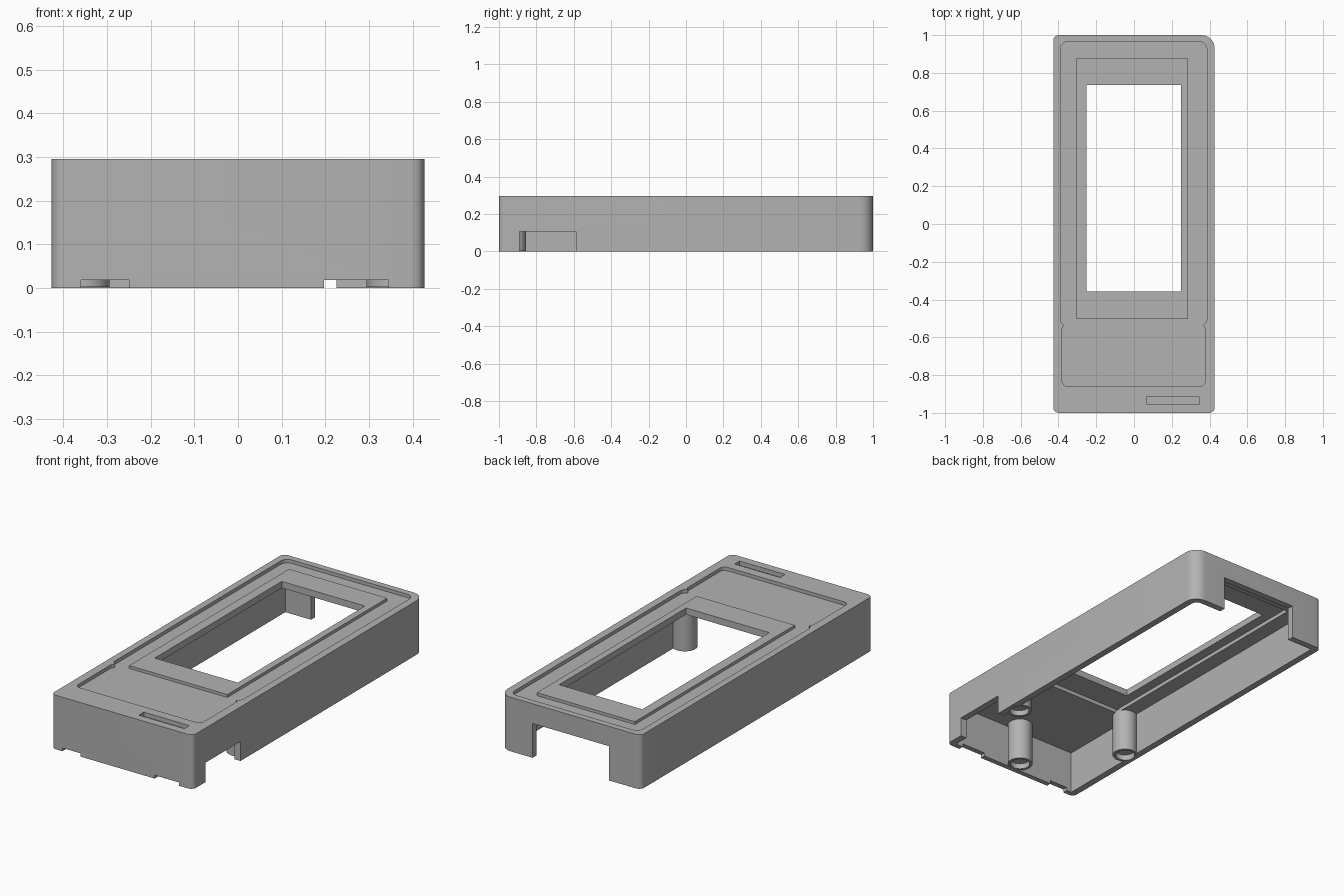
import bpy, bmesh, math

cube = bpy.data.objects.get("Cube")
if cube:
    bpy.data.objects.remove(cube)

grey = bpy.data.materials.new("mid_grey")
grey.use_nodes = True
colour = (0.45, 0.45, 0.45, 1)
grey.diffuse_color = colour
grey.node_tree.nodes["Principled BSDF"].inputs["Base Color"].default_value = colour


def prism(name, outline, z0, z1):
    """Extrude a flat outline from z0 to z1."""
    bm = bmesh.new()
    bottom = bm.faces.new([bm.verts.new((x, y, z0)) for x, y in outline])
    top = bmesh.ops.extrude_face_region(bm, geom=[bottom])["geom"]
    verts = [v for v in top if isinstance(v, bmesh.types.BMVert)]
    bmesh.ops.translate(bm, verts=verts, vec=(0, 0, z1 - z0))
    bmesh.ops.recalc_face_normals(bm, faces=bm.faces)
    mesh = bpy.data.meshes.new(name)
    bm.to_mesh(mesh)
    bm.free()
    mesh.materials.append(grey)
    obj = bpy.data.objects.new(name, mesh)
    bpy.context.collection.objects.link(obj)
    return obj


def block(name, x, y, z, radii=(0, 0, 0, 0)):
    """Box with rounded corners: front right, back right, back left, front left."""
    corners = [(x[1], y[0], -1, 1), (x[1], y[1], -1, -1),
               (x[0], y[1], 1, -1), (x[0], y[0], 1, 1)]
    outline = []
    for i, (cx, cy, sx, sy) in enumerate(corners):
        r = radii[i]
        if r == 0:
            outline.append((cx, cy))
            continue
        for k in range(9):
            a = math.radians(-90 + 90 * i + 90 * k / 8)
            outline.append((cx + sx * r + r * math.cos(a), cy + sy * r + r * math.sin(a)))
    return prism(name, outline, *z)


def rod(name, x, y, r, z):
    ring = [(x + r * math.cos(math.tau * k / 40), y + r * math.sin(math.tau * k / 40))
            for k in range(40)]
    return prism(name, ring, *z)


def combine(tool, operation="DIFFERENCE"):
    """Apply a boolean to the housing and remove the tool."""
    mod = housing.modifiers.new("shape", "BOOLEAN")
    mod.operation = operation
    mod.solver = "EXACT"
    mod.object = tool
    bpy.context.view_layer.objects.active = housing
    bpy.ops.object.modifier_apply(modifier=mod.name)
    bpy.data.objects.remove(tool)


# Outer body, hollowed from below
housing = block("housing", (-0.427, 0.427), (-1, 1), (0, 0.295), (0.03, 0.07, 0.03, 0.03))
combine(block("cavity", (-0.39, 0.39), (-0.972, 0.965), (-0.1, 0.235), (0, 0.035, 0, 0)))

# Shallow recesses and slot on the top
combine(block("main_recess", (-0.39, 0.386), (-0.54, 0.965), (0.276, 0.4), (0.04,) * 4))
combine(block("front_recess", (-0.381, 0.377), (-0.86, -0.53), (0.276, 0.4), (0.03,) * 4))
combine(block("slot", (0.07, 0.345), (-0.955, -0.912), (0.272, 0.4)))

# Raised frame, with a pocket below and a window through it
frame_x, frame_y = (-0.305, 0.287), (-0.502, 0.876)
combine(block("raised_frame", frame_x, frame_y, (0.265, 0.292)), "UNION")
combine(block("pocket", frame_x, frame_y, (0.1, 0.256)))
combine(block("window", (-0.252, 0.25), (-0.358, 0.737), (0.1, 0.4)))

# Openings in the walls
combine(block("back_opening", (-0.235, 0.226), (0.9, 1.1), (-0.1, 0.187)))
combine(block("side_opening", (0.37, 0.5), (-0.89, -0.588), (-0.1, 0.106)))
for x in ((-0.36, -0.25), (0.197, 0.345)):
    combine(block("front_notch", x, (-1.1, -0.95), (-0.1, 0.018)))

# Posts with blind holes in their lower ends
for x, y in ((-0.358, -0.5), (0.358, -0.5), (0, -0.92)):
    combine(rod("post", x, y, 0.064, (0.002, 0.245)), "UNION")
    combine(rod("post_hole", x, y, 0.05, (-0.1, 0.032)))

# Smooth rounds, sharp edges
bpy.ops.object.select_all(action="DESELECT")
housing.select_set(True)
bpy.context.view_layer.objects.active = housing
bpy.ops.object.shade_smooth_by_angle(angle=math.radians(30))
